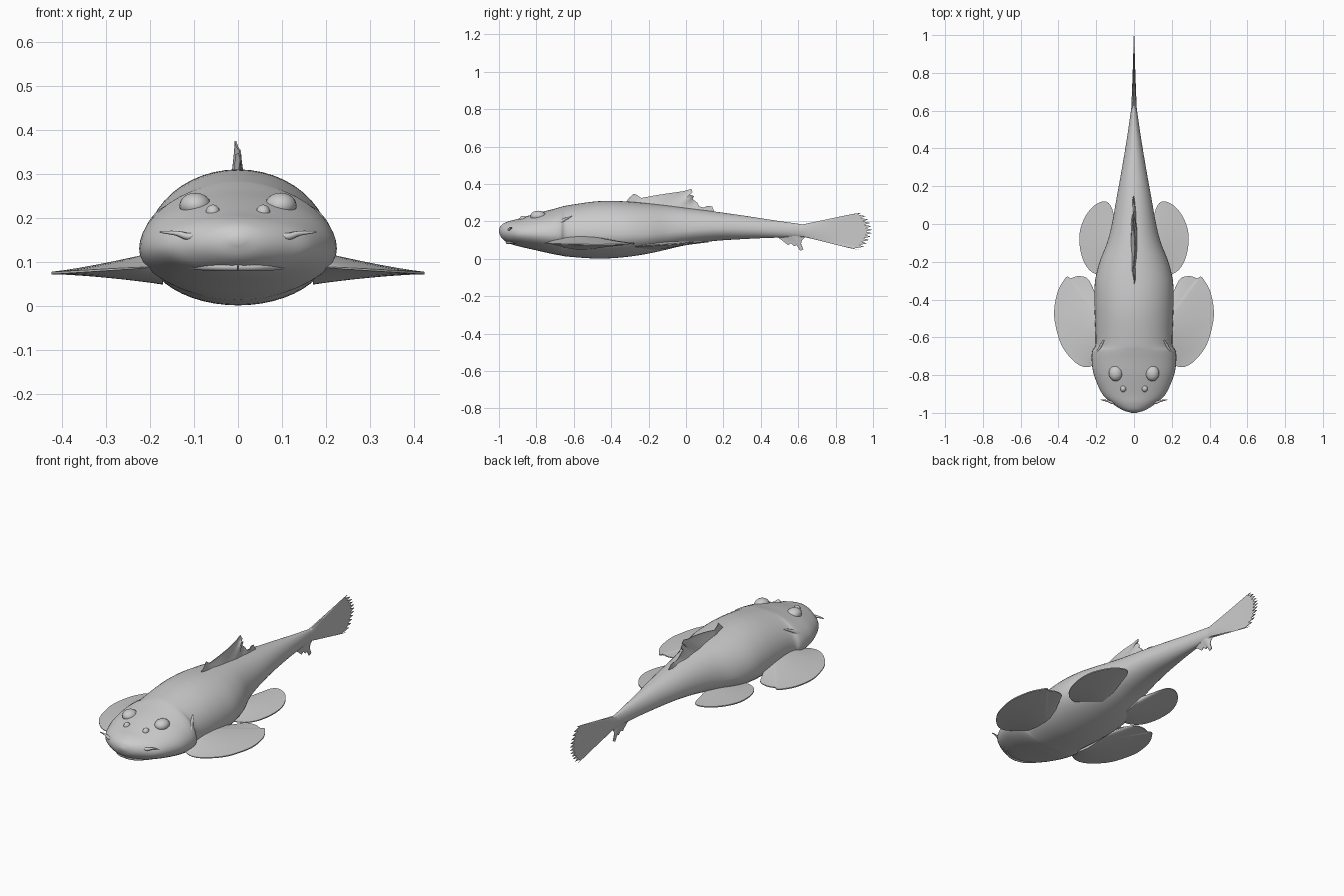
import bpy, bmesh, math
from mathutils import Vector

if "Cube" in bpy.data.objects:
    bpy.data.objects.remove(bpy.data.objects["Cube"])


def resample(points, steps):
    """Smooth Catmull-Rom curve through points of any dimension."""
    out, n = [], len(points)
    for i in range(n - 1):
        p0, p1 = points[max(i - 1, 0)], points[i]
        p2, p3 = points[i + 1], points[min(i + 2, n - 1)]
        for k in range(steps):
            t = k / steps
            out.append(tuple(0.5 * (2 * b + (c - a) * t + (2 * a - 5 * b + 4 * c - d) * t * t
                                    + (3 * b - a - 3 * c + d) * t ** 3)
                             for a, b, c, d in zip(p0, p1, p2, p3)))
    return out + [tuple(points[-1])]


def finish(name, bm, mirror=False, angle=50):
    bmesh.ops.recalc_face_normals(bm, faces=bm.faces[:])
    me = bpy.data.meshes.new(name)
    bm.to_mesh(me)
    bm.free()
    ob = bpy.data.objects.new(name, me)
    bpy.context.collection.objects.link(ob)
    if mirror:
        ob.modifiers.new("Mirror", 'MIRROR')
    bpy.ops.object.select_all(action='DESELECT')
    ob.select_set(True)
    bpy.context.view_layer.objects.active = ob
    bpy.ops.object.shade_smooth_by_angle(angle=math.radians(angle))
    return ob


def loft(name, rings, mirror=False):
    bm = bmesh.new()
    rows = [[bm.verts.new(p) for p in r] for r in rings]
    n = len(rows[0])
    for a, b in zip(rows, rows[1:]):
        for i in range(n):
            bm.faces.new((a[i], a[(i + 1) % n], b[(i + 1) % n], b[i]))
    bm.faces.new(rows[0])
    bm.faces.new(rows[-1])
    return finish(name, bm, mirror)


def fin(name, root_a, root_b, tips, normal, t_root, t_tip=0.002, mirror=False):
    """Ribs fan from a root line to the tip outline; thickness tapers outwards."""
    a, b, nrm = Vector(root_a), Vector(root_b), Vector(normal)
    m, steps = len(tips), 8
    rings = []
    for i, tip in enumerate(tips):
        f = i / (m - 1)
        root, tip = a.lerp(b, f), Vector(tip)
        edge = 0.15 + 0.85 * math.sin(math.pi * f) ** 0.6 if 0 < f < 1 else 0.15
        upper, lower = [], []
        for j in range(steps + 1):
            s = j / steps
            off = nrm * ((t_root * (1 - s) ** 1.3 + t_tip) * edge)
            p = root.lerp(tip, s)
            upper.append(p + off)
            lower.append(p - off)
        rings.append(upper + lower[::-1])
    return loft(name, rings, mirror)


def tube(name, path, radius, mirror=False):
    """Tapered whisker or ridge along a path."""
    pts = [Vector(p) for p in resample(path, 6)]
    rings = []
    for i, p in enumerate(pts):
        d = (pts[min(i + 1, len(pts) - 1)] - pts[max(i - 1, 0)]).normalized()
        u = d.cross(Vector((0.1, 0.2, 1))).normalized()
        v = d.cross(u)
        r = radius * (1 - 0.85 * (i / (len(pts) - 1)) ** 2)
        rings.append([p + (u * math.cos(k * math.pi / 4) + v * math.sin(k * math.pi / 4)) * r
                      for k in range(8)])
    return loft(name, rings, mirror)


def blob(name, centre, radii, mirror=True):
    bm = bmesh.new()
    bmesh.ops.create_uvsphere(bm, u_segments=20, v_segments=12, radius=1)
    bmesh.ops.scale(bm, vec=radii, verts=bm.verts[:])
    bmesh.ops.translate(bm, vec=centre, verts=bm.verts[:])
    return finish(name, bm, mirror)


# Body: y, half width, bottom, widest height, top
stations = [(-1.0, .012, .142, .15, .158), (-.985, .06, .11, .145, .182), (-.95, .115, .085, .14, .2),
            (-.9, .168, .068, .135, .213), (-.8, .212, .045, .132, .243), (-.72, .224, .027, .13, .263),
            (-.67, .22, .018, .13, .277), (-.635, .203, .012, .13, .285), (-.5, .207, .002, .13, .305),
            (-.4, .21, .003, .13, .31), (-.3, .206, .012, .13, .305), (-.2, .182, .028, .13, .296),
            (-.1, .143, .05, .14, .285), (0, .117, .073, .15, .272), (.15, .09, .095, .16, .253),
            (.3, .063, .105, .16, .232), (.45, .038, .112, .155, .209), (.6, .016, .115, .15, .187),
            (.66, .006, .12, .15, .18)]


def section(st):
    y, w, lo, mid, hi = st
    pts = []
    for k in range(48):
        a = 2 * math.pi * k / 48
        s = math.sin(a)
        pts.append((w * math.cos(a), y, mid + s * ((hi - mid) if s > 0 else (mid - lo))))
    return pts


loft("body", [section(s) for s in resample(stations, 4)])

# Paired fins
pectoral = [(.2, -.74), (.24, -.757), (.285, -.75), (.335, -.71), (.385, -.64), (.415, -.54), (.423, -.46),
            (.405, -.36), (.37, -.295), (.352, -.278), (.335, -.288), (.3, -.276), (.25, -.285),
            (.222, -.33), (.2, -.4)]
fin("pectoral_fin", (.17, -.7, .09), (.17, -.42, .085),
    [(x, y, .1 - .06 * x) for x, y in resample(pectoral, 3)], (0, 0, 1), .036, .003, True)
pelvic = [(.14, -.275), (.19, -.27), (.235, -.245), (.27, -.19), (.288, -.11), (.285, -.03), (.255, .045),
          (.21, .098), (.16, .12), (.125, .1), (.1, .03)]
fin("pelvic_fin", (.08, -.25, .06), (.08, -.05, .08),
    [(x, y, .083 + .06 * y) for x, y in resample(pelvic, 3)], (0, 0, 1), .018, .003, True)

# Dorsal fin with a ragged, slightly wavy top
dorsal = [(-.32, .305), (-.3, .33), (-.28, .347), (-.265, .343), (-.24, .325), (-.16, .34), (-.08, .352),
          (-.01, .362), (.028, .374), (.035, .355), (.02, .343), (.042, .335), (.035, .32), (.06, .3),
          (.07, .28), (.095, .274), (.115, .283), (.14, .28), (.15, .255)]
fin("dorsal_fin", (-.0, -.31, .285), (0, .14, .24),
    [(.006 * math.sin(i * 1.4), y, z) for i, (y, z) in enumerate(dorsal)], (1, 0, 0), .018)

# Tail fin with a serrated trailing edge
tail = [(.66, .186), (.74, .203), (.83, .227), (.9, .241)]
for i in range(23):
    f = i / 22
    bow = .94 + .055 * math.sin(math.pi * min(1, f * 1.05)) ** 0.8 if f < .95 else .93
    tail.append((bow - (.035 if i % 2 else 0), .246 - .2 * f))
tail += [(.87, .058), (.78, .084), (.7, .104), (.65, .115)]
fin("tail_fin", (0, .58, .178), (0, .58, .125), [(0, y, z) for y, z in tail], (1, 0, 0), .014)

# Anal fin
anal = [(.49, .115), (.525, .09), (.545, .073), (.56, .083), (.58, .066), (.59, .075), (.61, .043),
        (.628, .05), (.615, .08), (.62, .1), (.64, .118)]
fin("anal_fin", (0, .5, .13), (0, .62, .13), [(0, y, z) for y, z in anal], (1, 0, 0), .012)

# Face: eyes, nostrils, barbels, gill ridge and mouth
blob("eye", (.097, -.79, .228), (.036, .042, .029))
blob("nostril", (.057, -.872, .212), (.016, .018, .018))
tube("barbel", [(.09, -.945, .158), (.115, -.945, .158), (.14, -.937, .165), (.178, -.93, .168)], .009, True)
tube("gill_ridge", [(.208, -.73, .145), (.197, -.69, .18), (.178, -.65, .21), (.15, -.6, .232)], .012, True)
tube("lip", [(0, -.955, .089), (.05, -.945, .089), (.1, -.905, .088), (.13, -.86, .085)], .01, True)
